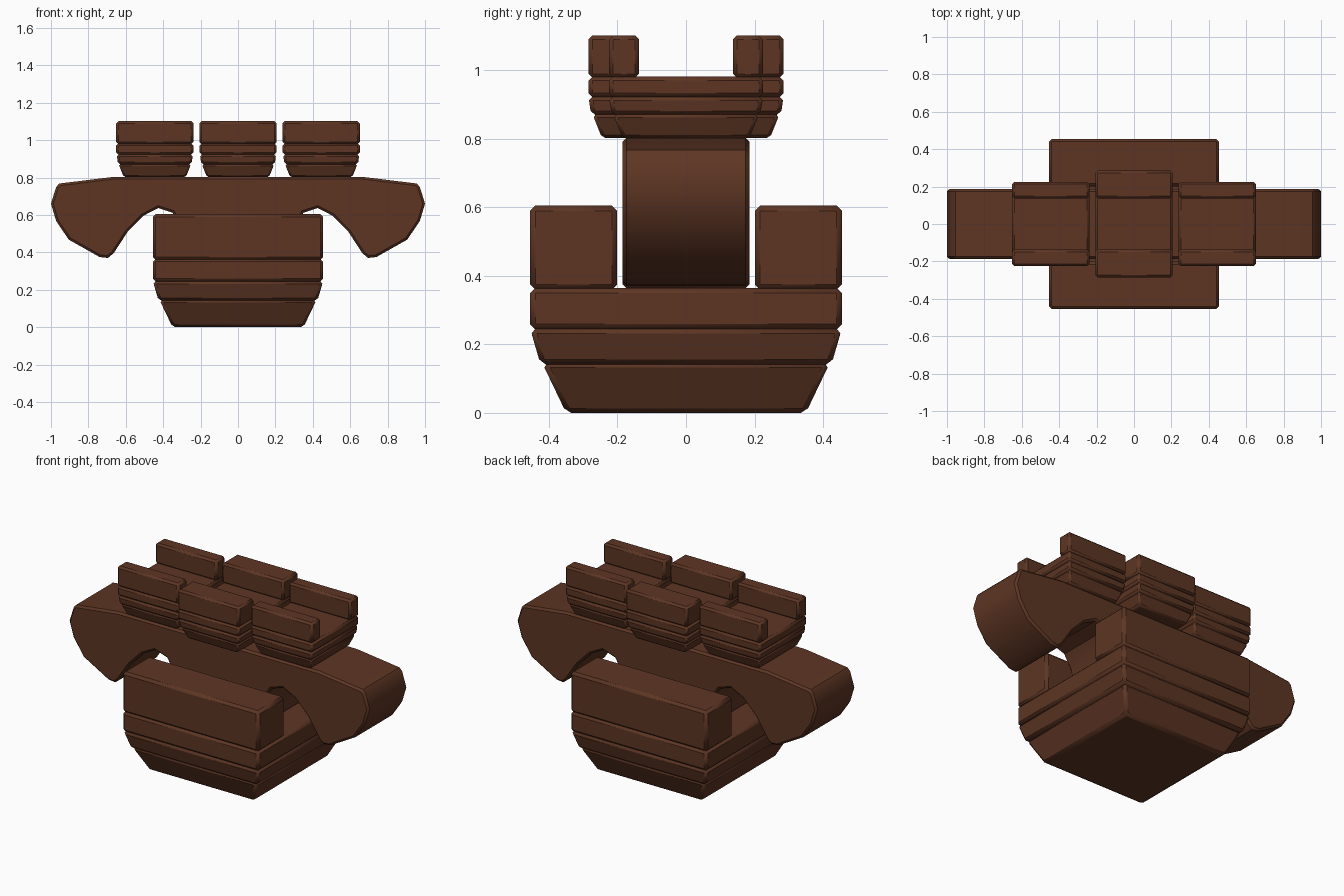
import bpy
import bmesh
from math import radians

cube = bpy.data.objects.get("Cube")
if cube:
    bpy.data.objects.remove(cube, do_unlink=True)

wood = bpy.data.materials.new("dark brown wood")
wood.use_nodes = True
colour = (0.11, 0.036, 0.017, 1)
wood.diffuse_color = colour
bsdf = next(n for n in wood.node_tree.nodes if n.type == "BSDF_PRINCIPLED")
bsdf.inputs["Base Color"].default_value = colour
bsdf.inputs["Roughness"].default_value = 0.8


def finish(name, bm, bevel):
    """Turn a bmesh into a chamfered wooden part."""
    bmesh.ops.recalc_face_normals(bm, faces=bm.faces)
    mesh = bpy.data.meshes.new(name)
    bm.to_mesh(mesh)
    bm.free()
    mesh.materials.append(wood)
    ob = bpy.data.objects.new(name, mesh)
    bpy.context.collection.objects.link(ob)
    mod = ob.modifiers.new("chamfer", "BEVEL")
    mod.width = bevel
    mod.segments = 1
    mod.limit_method = "ANGLE"
    mod.angle_limit = radians(50)
    bpy.ops.object.select_all(action="DESELECT")
    ob.select_set(True)
    bpy.context.view_layer.objects.active = ob
    bpy.ops.object.shade_smooth_by_angle(angle=radians(35))
    return ob


def tier(name, cx, cy, hx, hy, z0, z1, inset=0.0, bevel=0.015):
    """Box whose bottom is pulled in by inset on every side."""
    bm = bmesh.new()
    bmesh.ops.create_cube(bm, size=2)
    for v in bm.verts:
        low = v.co.z < 0
        shrink = inset if low else 0
        v.co = (cx + v.co.x * (hx - shrink), cy + v.co.y * (hy - shrink), z0 if low else z1)
    return finish(name, bm, bevel)


# Stepped base block with two cheeks forming the channel
tier("base_lower_tier", 0, 0, 0.42, 0.42, 0, 0.146, 0.07)
tier("base_middle_tier", 0, 0, 0.455, 0.455, 0.142, 0.246, 0.03)
tier("base_upper_tier", 0, 0, 0.455, 0.455, 0.244, 0.365)
for side, y in (("front", -0.328), ("back", 0.328)):
    tier("base_cheek_" + side, 0, y, 0.455, 0.127, 0.36, 0.605)

# Curved bracket arm resting in the channel
half = [(0.67, 0.803), (0.955, 0.768), (0.972, 0.75), (1.0, 0.66), (0.972, 0.567),
        (0.905, 0.468), (0.74, 0.375), (0.695, 0.37), (0.665, 0.395), (0.59, 0.51),
        (0.507, 0.595), (0.426, 0.637), (0.35, 0.612), (0.3, 0.53), (0.28, 0.364)]
outline = half + [(-x, z) for x, z in reversed(half)]
bm = bmesh.new()
face = bm.faces.new([bm.verts.new((x, -0.186, z)) for x, z in outline])
extrusion = bmesh.ops.extrude_face_region(bm, geom=[face])
for v in extrusion["geom"]:
    if isinstance(v, bmesh.types.BMVert):
        v.co.y = 0.186
finish("bracket_arm", bm, 0.012)

# Three small stepped blocks carried on the arm
for name, cx, hy in (("right", -0.445, 0.225), ("centre", 0, 0.285), ("left", 0.445, 0.225)):
    hx = 0.206
    label = name + "_block_"
    tier(label + "lower_tier", cx, 0, hx - 0.012, hy - 0.012, 0.802, 0.872, 0.028, 0.01)
    tier(label + "middle_tier", cx, 0, hx - 0.002, hy, 0.87, 0.924, 0.008, 0.012)
    tier(label + "upper_tier", cx, 0, hx, hy, 0.922, 0.982, 0, 0.012)
    for side, s in (("front", -1), ("back", 1)):
        inner = 0.137
        tier(label + "cheek_" + side, cx, s * (hy + inner) / 2, hx, (hy - inner) / 2,
             0.978, 1.102, 0, 0.012)
